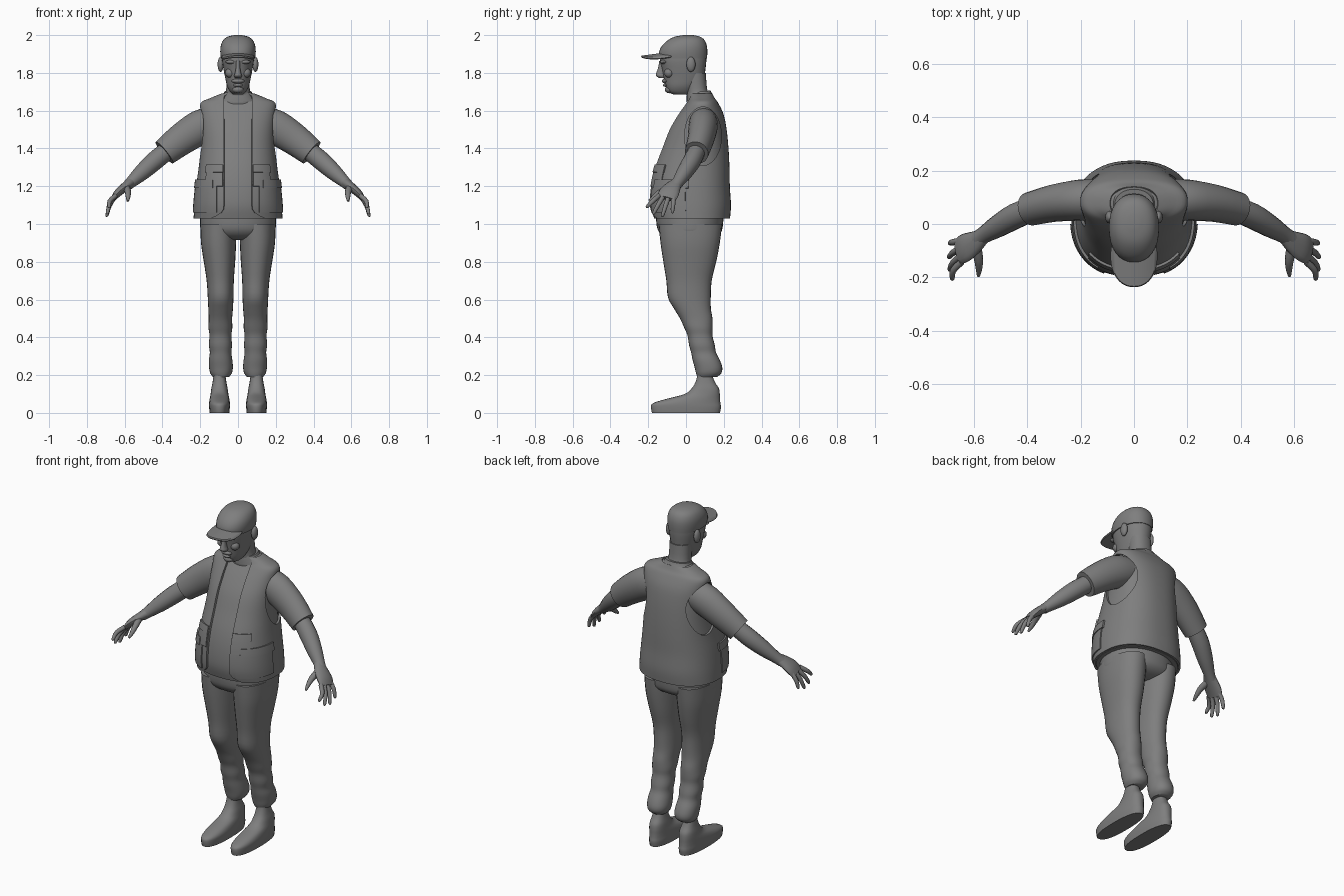
import bpy, bmesh, math
from mathutils import Vector

if "Cube" in bpy.data.objects:
    bpy.data.objects.remove(bpy.data.objects["Cube"])

grey = bpy.data.materials.new("mid_grey")
grey.diffuse_color = (0.21, 0.21, 0.21, 1)
grey.use_nodes = True
grey.node_tree.nodes["Principled BSDF"].inputs["Base Color"].default_value = grey.diffuse_color
parts = []


def smooth(rows, k=3):
    """Catmull-Rom interpolation of a short list of tuples."""
    out = []
    for i in range(len(rows) - 1):
        p0, p1, p2 = rows[max(i - 1, 0)], rows[i], rows[i + 1]
        p3 = rows[min(i + 2, len(rows) - 1)]
        for j in range(k):
            t = j / k
            out.append(tuple(
                0.5 * (2 * b + (c - a) * t + (2 * a - 5 * b + 4 * c - d) * t * t
                       + (3 * b - a - 3 * c + d) * t ** 3)
                for a, b, c, d in zip(p0, p1, p2, p3)))
    return out + [tuple(rows[-1])]


def add(name, bm, mirror=False):
    me = bpy.data.meshes.new(name)
    bm.to_mesh(me)
    bm.free()
    me.materials.append(grey)
    ob = bpy.data.objects.new(name, me)
    bpy.context.collection.objects.link(ob)
    if mirror:
        ob.modifiers.new("mirror", 'MIRROR')
    parts.append(ob)
    return ob


def skin(name, rows, closed=True, mirror=False):
    """Faces between rows of points; closed rows get end caps."""
    bm = bmesh.new()
    vs = [[bm.verts.new(p) for p in r] for r in rows]
    n = len(rows[0])
    for a, b in zip(vs, vs[1:]):
        for i in range(n if closed else n - 1):
            k = (i + 1) % n
            bm.faces.new((a[i], a[k], b[k], b[i]))
    if closed:
        bm.faces.new(vs[0][::-1])
        bm.faces.new(vs[-1])
        bmesh.ops.recalc_face_normals(bm, faces=bm.faces)
    return add(name, bm, mirror)


def curve(t, e):
    """Unit superellipse point: t = 0 faces front, rising towards +x."""
    s, c = math.sin(t), math.cos(t)
    return (math.copysign(abs(s) ** (2 / e), s), -math.copysign(abs(c) ** (2 / e), c))


def stack(name, rings, n=28, e=2.2, mirror=False, k=3):
    """Horizontal rings (z, cx, cy, rx, ry)."""
    rows = []
    for z, cx, cy, rx, ry in smooth(rings, k):
        pts = [curve(2 * math.pi * i / n, e) for i in range(n)]
        rows.append([(cx + rx * u, cy + ry * v, z) for u, v in pts])
    return skin(name, rows, True, mirror)


def limb(name, path, n=16):
    """Mirrored tube along (x, y, z, radius towards y, other radius)."""
    p = smooth(path)
    rows = []
    for i, (x, y, z, a, b) in enumerate(p):
        t = (Vector(p[min(i + 1, len(p) - 1)][:3]) - Vector(p[max(i - 1, 0)][:3])).normalized()
        u = Vector((0, 1, 0))
        u = (u - t * u.dot(t)).normalized()
        v = t.cross(u)
        rows.append([Vector((x, y, z)) + u * a * math.cos(w) + v * b * math.sin(w)
                     for w in (2 * math.pi * j / n for j in range(n))])
    return skin(name, rows, True, True)


def blob(name, loc, size, mirror=False):
    bm = bmesh.new()
    bmesh.ops.create_uvsphere(bm, u_segments=16, v_segments=10, radius=1)
    for v in bm.verts:
        v.co = Vector(loc) + Vector(v.co[i] * size[i] for i in range(3))
    return add(name, bm, mirror)


# torso surface shared by shirt, vest and pockets: (z, cy, rx, ry)
TORSO = smooth([(1.03, .025, .235, .208), (1.10, .02, .232, .218), (1.20, .02, .222, .212),
                (1.30, .03, .208, .20), (1.40, .046, .198, .179), (1.50, .061, .196, .154),
                (1.58, .077, .199, .122), (1.64, .085, .198, .086), (1.665, .083, .15, .070),
                (1.69, .078, .09, .062)], 4)


def torso_at(z):
    for a, b in zip(TORSO, TORSO[1:]):
        if z <= b[0] + 1e-6:
            f = (z - a[0]) / (b[0] - a[0])
            return [p + (q - p) * f for p, q in zip(a, b)]
    return TORSO[-1]


def torso_point(t, z, off):
    _, cy, rx, ry = torso_at(z)
    u, v = curve(t, 2.35)
    return ((rx + off) * u, cy + (ry + off) * v, z)


def angle_at(x, z):
    return math.asin(min(1, x / torso_at(z)[2]) ** (2.35 / 2))


shirt = skin("shirt", [[torso_point(2 * math.pi * i / 48, r[0], -.014) for i in range(48)]
                       for r in TORSO])

# vest: open front with rounded lower corners, cut by armholes
rows = []
for r in TORSO:
    z = r[0]
    w = min(.075 + .07 * max(0, (1.10 - z) / .07) ** 3, .6 * r[2])
    t0 = angle_at(w, z)
    rows.append([torso_point(t0 + (2 * math.pi - 2 * t0) * i / 64, z, 0) for i in range(65)])
vest = skin("vest", rows, closed=False)
m = vest.modifiers.new("thickness", 'SOLIDIFY')
m.thickness, m.offset = .012, -1

arc = [2 * math.pi * i / 32 for i in range(32)]
cutter = skin("armhole_cutter", [[(x, .09 + .098 * math.cos(a), 1.465 + .155 * math.sin(a))
                                  for a in arc] for x in (.10, .4)], True, True)
cutter.hide_render = True
parts.remove(cutter)
m = vest.modifiers.new("armholes", 'BOOLEAN')
m.object, m.operation, m.solver = cutter, 'DIFFERENCE', 'EXACT'


def pocket(name, x0, t1, z0, z1, off):
    rows = []
    for j in range(7):
        z = z0 + (z1 - z0) * j / 6
        t0 = angle_at(x0, z)
        rows.append([torso_point(t0 + (t1 - t0) * i / 10, z, off) for i in range(11)])
    ob = skin(name, rows, closed=False)
    s = ob.modifiers.new("thickness", 'SOLIDIFY')
    s.thickness, s.offset = off + .003, -1
    ob.modifiers.new("mirror", 'MIRROR')


pocket("front_pocket", .08, .84, 1.20, 1.29, .005)
pocket("front_pocket_flap", .077, .86, 1.275, 1.315, .009)
pocket("side_pocket", .11, 1.5, 1.06, 1.20, .006)
pocket("side_pocket_flap", .13, 1.55, 1.19, 1.235, .010)

# trousers
stack("hips", [(1.06, 0, .02, .2, .18), (.99, 0, .02, .2, .175), (.955, 0, .022, .196, .163),
               (.93, 0, .022, .17, .135), (.915, 0, .022, .11, .09)], n=36)
stack("trouser_leg", [
    (1.0, .103, .023, .096, .168), (.9, .103, .022, .093, .157), (.8, .098, .02, .083, .14),
    (.7, .094, .016, .072, .12), (.61, .092, .018, .068, .113), (.55, .092, .035, .065, .097),
    (.50, .093, .054, .062, .086), (.45, .093, .066, .063, .075), (.41, .093, .074, .058, .066),
    (.36, .093, .084, .061, .068), (.32, .092, .093, .057, .066), (.28, .092, .107, .062, .072),
    (.24, .09, .119, .063, .073), (.21, .09, .12, .057, .067), (.19, .09, .112, .043, .052)],
    mirror=True)

# shoes with ankles
stack("shoe", [(0, .098, 0, .052, .18), (.03, .098, 0, .055, .185), (.052, .098, .004, .055, .178),
               (.075, .098, .04, .052, .14), (.10, .098, .086, .047, .093),
               (.13, .098, .102, .043, .072), (.16, .098, .102, .037, .053),
               (.20, .098, .10, .032, .04), (.25, .098, .10, .032, .04)], e=2.4, mirror=True)

# arms
limb("sleeve", [(.13, .092, 1.535, .075, .085), (.20, .09, 1.512, .077, .092),
                (.30, .078, 1.448, .07, .084), (.39, .056, 1.378, .063, .073)], n=24)
limb("forearm", [(.36, .064, 1.40, .045, .048), (.44, .032, 1.335, .048, .05),
                 (.51, -.008, 1.272, .042, .043), (.565, -.042, 1.222, .032, .031),
                 (.59, -.06, 1.2, .033, .027)])
limb("palm", [(.565, -.045, 1.222, .028, .026), (.60, -.07, 1.195, .044, .024),
              (.635, -.09, 1.165, .054, .021), (.66, -.103, 1.135, .05, .014)])
for i, (y0, tip) in enumerate([(-.143, (.682, -.207, 1.085)), (-.118, (.691, -.172, 1.052)),
                               (-.09, (.693, -.125, 1.04)), (-.064, (.69, -.072, 1.058))]):
    x, y, z = tip
    limb("finger_%d" % (i + 1), [(.648, y0, 1.15, .013, .013),
                                 (.679, (y0 + y) / 2, (1.15 + z) / 2 + .004, .012, .012),
                                 (x, y * .95 + y0 * .05, z + .008, .009, .009),
                                 (x, y, z, .004, .004)], n=10)
limb("thumb", [(.592, -.085, 1.195, .018, .02), (.583, -.135, 1.17, .016, .017),
               (.582, -.17, 1.142, .012, .012), (.584, -.195, 1.122, .006, .006)], n=10)

# neck and collar
stack("neck", [(1.62, 0, .08, .10, .07), (1.68, 0, .064, .07, .06), (1.72, 0, .055, .062, .056),
               (1.80, 0, .045, .062, .06)])
collar = stack("shirt_collar", [(1.655, 0, .078, .10, .075), (1.685, 0, .07, .08, .066),
                                (1.70, 0, .068, .073, .062)])
for v in collar.data.vertices:
    v.co.z += .12 * (v.co.y - .07)

# head and face
stack("head", [(1.685, 0, -.02, .026, .045), (1.70, 0, -.028, .042, .066),
               (1.73, 0, -.022, .058, .086), (1.77, 0, -.012, .067, .106),
               (1.82, 0, -.012, .077, .115), (1.87, 0, -.015, .084, .123),
               (1.93, 0, -.012, .083, .120)])
stack("nose", [(1.772, 0, -.125, .014, .016), (1.785, 0, -.134, .021, .025),
               (1.80, 0, -.133, .016, .024), (1.83, 0, -.13, .011, .017),
               (1.862, 0, -.128, .011, .014)], n=16)
blob("upper_lip", (0, -.108, 1.757), (.034, .02, .013))
blob("lower_lip", (0, -.106, 1.735), (.025, .016, .009))
blob("chin", (0, -.088, 1.712), (.03, .024, .02))
blob("brow", (.036, -.119, 1.858), (.03, .018, .011), True)
blob("cheek", (.042, -.09, 1.80), (.026, .026, .026), True)
blob("ear", (.092, .026, 1.845), (.016, .024, .04), True)

# cap
stack("cap_crown", [(1.875, 0, -.016, .09, .127), (1.91, 0, -.015, .094, .128),
                    (1.945, 0, -.008, .091, .118), (1.975, 0, .002, .077, .095),
                    (1.992, 0, .008, .053, .066), (2.0, 0, .012, .02, .025)], n=32)
brim = stack("cap_brim", [(-.006, 0, -.12, .084, .114), (0, 0, -.12, .088, .117),
                          (.006, 0, -.12, .084, .114)], n=40, k=1)
bm = bmesh.new()
bm.from_mesh(brim.data)
for y in range(-20, 0, 3):  # cross cuts let the brim arch
    bmesh.ops.bisect_plane(bm, geom=bm.verts[:] + bm.edges[:] + bm.faces[:],
                           plane_co=(y / 100 * .45, 0, 0), plane_no=(1, 0, 0))
    bmesh.ops.bisect_plane(bm, geom=bm.verts[:] + bm.edges[:] + bm.faces[:],
                           plane_co=(-y / 100 * .45, 0, 0), plane_no=(1, 0, 0))
for v in bm.verts:
    v.co.z += 1.898 + .13 * (v.co.y + .14) - 2.8 * v.co.x ** 2
bm.to_mesh(brim.data)
bm.free()

# bake modifiers, then shade smooth with sharp rims
deps = bpy.context.evaluated_depsgraph_get()
baked = [bpy.data.meshes.new_from_object(ob.evaluated_get(deps)) for ob in parts]
for ob, me in zip(parts, baked):
    ob.modifiers.clear()
    ob.data = me
bpy.data.objects.remove(cutter)
bpy.ops.object.select_all(action='DESELECT')
for ob in parts:
    ob.select_set(True)
bpy.context.view_layer.objects.active = parts[0]
bpy.ops.object.shade_smooth_by_angle(angle=math.radians(40))
